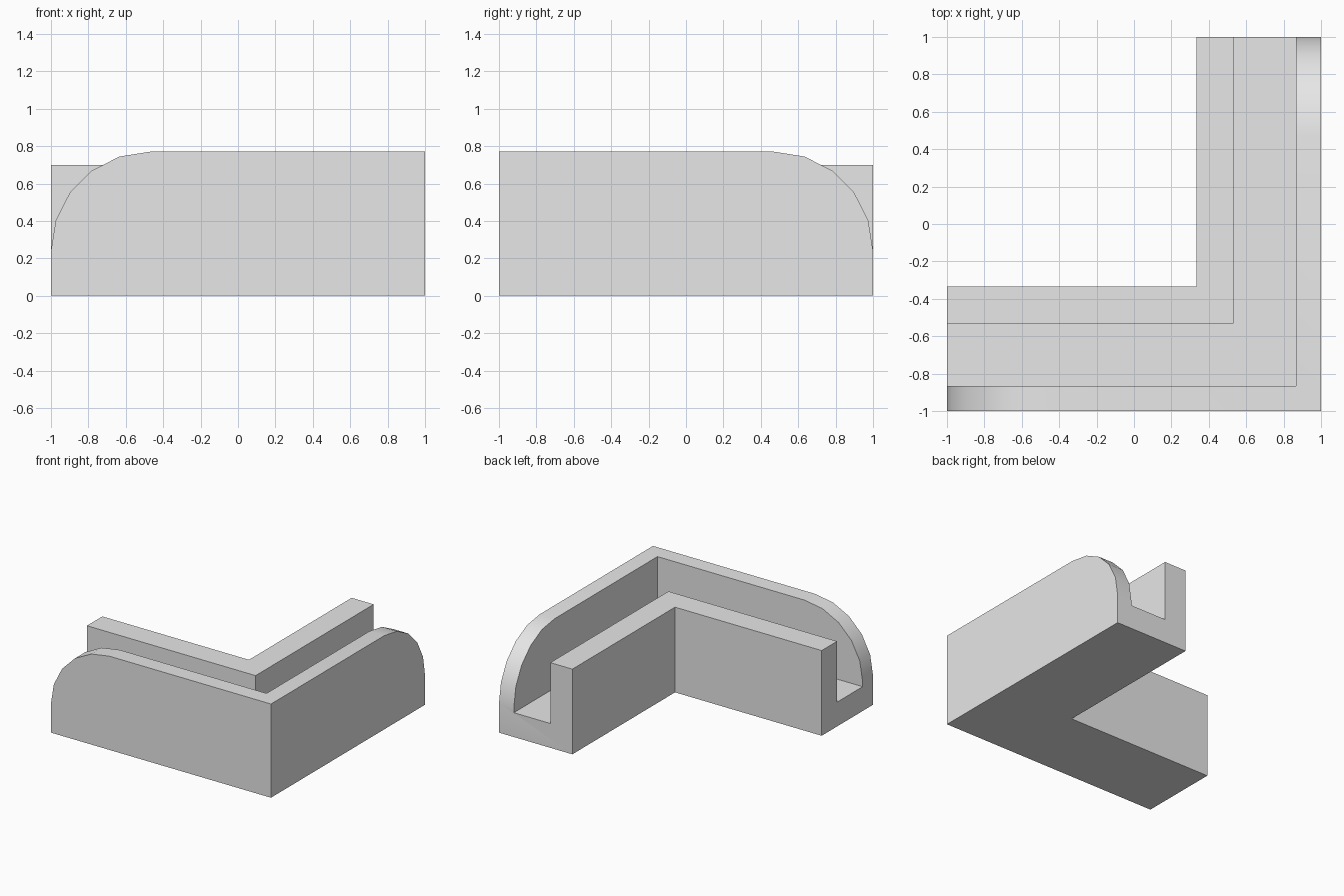
import bpy
import bmesh
from math import sin, cos, radians

cube = bpy.data.objects.get("Cube")
if cube:
    bpy.data.objects.remove(cube, do_unlink=True)

WIDTH = 0.667        # full width of each arm
OUTER_WALL = 0.135   # thickness of the tall wall
INNER_WALL = 0.2     # thickness of the low wall
FLOOR, LOW_TOP, TALL_TOP = 0.2, 0.7, 0.77
RADIUS = 0.53        # rounding of the tall wall's free ends


def section(top):
    """U-shaped section as (distance in from the outer face, height)."""
    groove = WIDTH - INNER_WALL
    return [(0, 0), (0, top), (OUTER_WALL, top), (OUTER_WALL, FLOOR),
            (groove, FLOOR), (groove, LOW_TOP), (WIDTH, LOW_TOP), (WIDTH, 0)]


# Stations along one arm: position and height of the tall wall
stations = []
for i in range(6):
    a = radians(18 * i)
    stations.append((-1 + RADIUS - RADIUS * cos(a), TALL_TOP - RADIUS + RADIUS * sin(a)))

# First arm, mitred corner, mirrored second arm
loops = [[(s, -1 + d, z) for d, z in section(top)] for s, top in stations]
loops.append([(1 - d, -1 + d, z) for d, z in section(TALL_TOP)])
loops += [[(1 - d, -s, z) for d, z in section(top)] for s, top in reversed(stations)]

# Skin the sections into one closed solid
bm = bmesh.new()
rings = [[bm.verts.new(p) for p in loop] for loop in loops]
for r0, r1 in zip(rings, rings[1:]):
    for j in range(len(r0)):
        k = (j + 1) % len(r0)
        bm.faces.new((r0[j], r0[k], r1[k], r1[j]))
bm.faces.new(rings[0])
bm.faces.new(rings[-1])
bmesh.ops.recalc_face_normals(bm, faces=bm.faces[:])

# Merge the flat regions into single clean faces
bmesh.ops.dissolve_limit(bm, angle_limit=radians(1), verts=bm.verts[:], edges=bm.edges[:])

mesh = bpy.data.meshes.new("corner_channel")
bm.to_mesh(mesh)
bm.free()
channel = bpy.data.objects.new("corner_channel", mesh)
bpy.context.collection.objects.link(channel)

# Plain grey finish
grey = bpy.data.materials.new("light_grey")
grey.use_nodes = True
colour = (0.8, 0.8, 0.8, 1)
grey.diffuse_color = colour
grey.node_tree.nodes["Principled BSDF"].inputs["Base Color"].default_value = colour
mesh.materials.append(grey)

# Smooth the rounded ends, keep the corners crisp
bpy.ops.object.select_all(action="DESELECT")
channel.select_set(True)
bpy.context.view_layer.objects.active = channel
bpy.ops.object.shade_smooth_by_angle(angle=radians(30))
